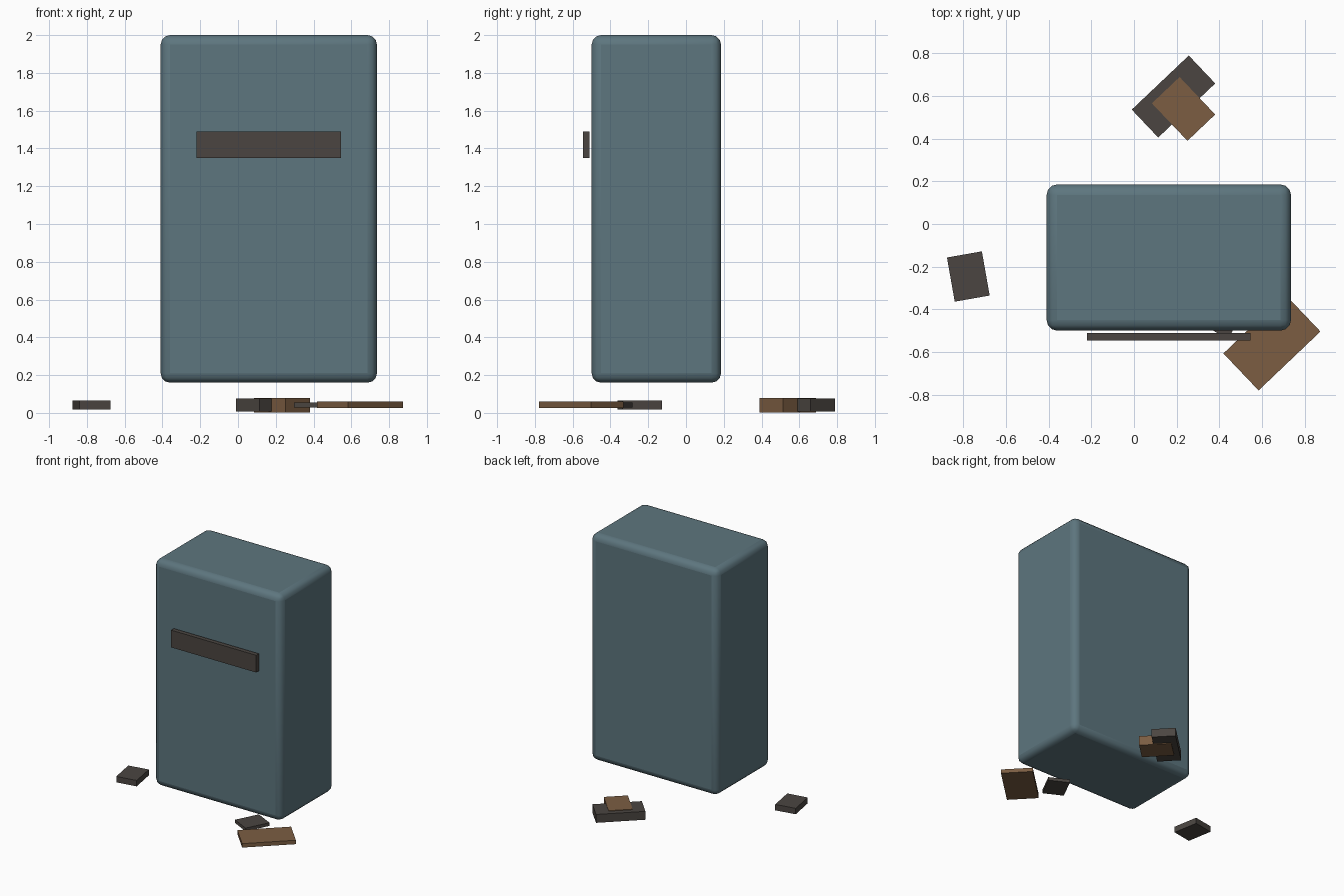
import bpy
from math import radians

cube = bpy.data.objects.get("Cube")
if cube:
    bpy.data.objects.remove(cube, do_unlink=True)


def material(name, rgb):
    mat = bpy.data.materials.new(name)
    mat.use_nodes = True
    mat.diffuse_color = (*rgb, 1)
    mat.node_tree.nodes["Principled BSDF"].inputs["Base Color"].default_value = (*rgb, 1)
    return mat


def box(name, mat, center, size, turn=0):
    bpy.ops.mesh.primitive_cube_add(size=1, location=center, rotation=(0, 0, radians(turn)))
    obj = bpy.context.object
    obj.name = name
    obj.scale = size
    bpy.ops.object.transform_apply(location=False, rotation=False, scale=True)
    obj.data.materials.append(mat)
    return obj


blue = material("slate blue", (0.11, 0.18, 0.21))
dark = material("dark stone", (0.07, 0.06, 0.053))
brown = material("brown earth", (0.2, 0.11, 0.055))

# Floating rounded slab
body = box("body", blue, (0.163, -0.157, 1.08), (1.145, 0.685, 1.84))
bevel = body.modifiers.new("rounded edges", "BEVEL")
bevel.width = 0.05
bevel.segments = 3
bpy.ops.object.shade_smooth_by_angle(angle=radians(35))

# Dark bar hovering just off the front face
box("front_bar", dark, (0.163, -0.528, 1.42), (0.766, 0.035, 0.14))

# Loose flat chips scattered around the base
box("right_chip", dark, (-0.776, -0.246, 0.042), (0.166, 0.21, 0.048), 10)
box("back_dark_chip", dark, (0.185, 0.597, 0.041), (0.368, 0.18, 0.068), 43.5)
box("back_brown_chip", brown, (0.232, 0.539, 0.04), (0.179, 0.242, 0.078), 43.5)
box("front_brown_chip", brown, (0.646, -0.555, 0.043), (0.4, 0.239, 0.032), 43.6)
box("front_dark_chip", dark, (0.415, -0.41, 0.042), (0.165, 0.2, 0.026), -27)
